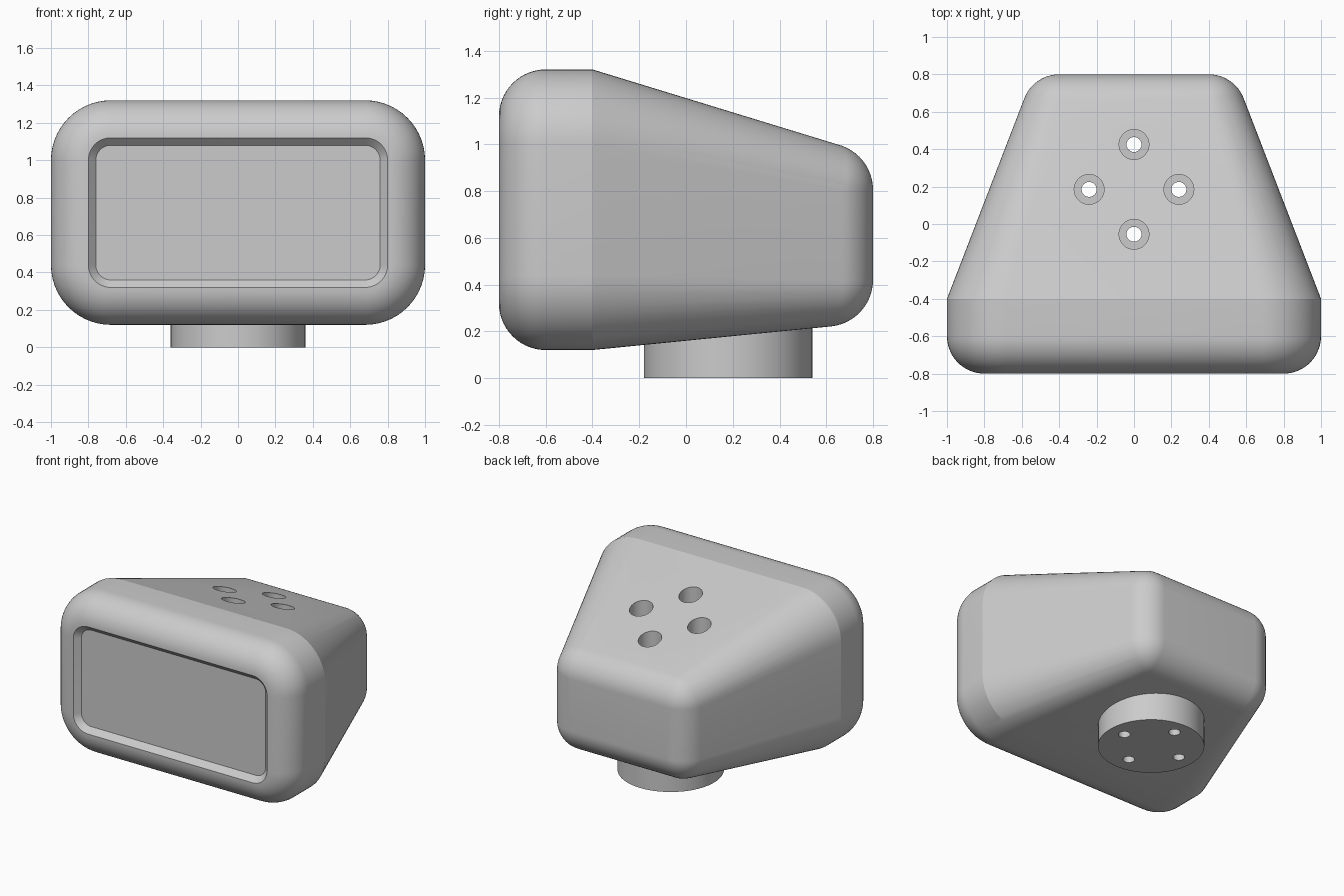
import bpy
import bmesh
from math import sin, cos, pi, radians
from mathutils import Matrix, Vector

cube = bpy.data.objects.get("Cube")
if cube:
    bpy.data.objects.remove(cube, do_unlink=True)

GREY = (0.6, 0.6, 0.6, 1.0)
grey = bpy.data.materials.new("grey plastic")
grey.use_nodes = True
grey.diffuse_color = GREY
grey.node_tree.nodes["Principled BSDF"].inputs["Base Color"].default_value = GREY

STEPS = 14          # facets per quarter turn
FILLET = 0.2        # rounding of front and back edges
MOUNT_Y = 0.18      # centre of the foot and its screw circle


def add_object(name, bm):
    mesh = bpy.data.meshes.new(name)
    bm.to_mesh(mesh)
    bm.free()
    mesh.materials.append(grey)
    obj = bpy.data.objects.new(name, mesh)
    bpy.context.collection.objects.link(obj)
    return obj


def add_cylinder(bm, x, y, radius, z0, z1, sides):
    place = Matrix.Translation((x, y, (z0 + z1) / 2))
    bmesh.ops.create_cone(bm, cap_ends=True, segments=sides, radius1=radius,
                          radius2=radius, depth=z1 - z0, matrix=place)


def cut(obj, cutter):
    mod = obj.modifiers.new("holes", 'BOOLEAN')
    mod.operation = 'DIFFERENCE'
    mod.solver = 'EXACT'
    mod.object = cutter
    bpy.context.view_layer.objects.active = obj
    bpy.ops.object.modifier_apply(modifier=mod.name)


# Housing: hull of a rounded front block and four spheres at the back
bm = bmesh.new()
quarter = [i * pi / 2 / STEPS for i in range(STEPS + 1)]
for sx in (-1, 1):
    for sz, front_z, back_z in ((-1, 0.44, 0.42), (1, 1.0, 0.805)):
        profile = [(0.12 + FILLET * sin(t), -0.6 - FILLET * cos(t)) for t in quarter]
        profile.append((0.32, -0.4))
        for radius, y in profile:
            for a in quarter:
                bm.verts.new((sx * (0.68 + radius * cos(a)), y,
                              front_z + sz * radius * sin(a)))
        centre = Matrix.Translation((sx * 0.4, 0.6, back_z)) @ Matrix.Rotation(pi / 2, 4, 'X')
        bmesh.ops.create_uvsphere(bm, u_segments=STEPS * 4, v_segments=STEPS * 2,
                                  radius=FILLET, matrix=centre)
bmesh.ops.delete(bm, geom=bm.faces[:], context='FACES_ONLY')
bmesh.ops.delete(bm, geom=bm.edges[:], context='EDGES_FACES')
bmesh.ops.convex_hull(bm, input=bm.verts[:])
bmesh.ops.delete(bm, geom=[v for v in bm.verts if not v.link_faces], context='VERTS')
bmesh.ops.dissolve_limit(bm, angle_limit=radians(0.15), verts=bm.verts[:], edges=bm.edges[:])
bmesh.ops.recalc_face_normals(bm, faces=bm.faces[:])

# Recessed screen panel with a bevelled rim
bm.faces.ensure_lookup_table()
screen = min(bm.faces, key=lambda f: f.calc_center_median().y)
bmesh.ops.inset_region(bm, faces=[screen], thickness=0.04, depth=-0.04, use_even_offset=True)
housing = add_object("housing", bm)

# Round foot
bm = bmesh.new()
add_cylinder(bm, 0, MOUNT_Y, 0.36, 0, 0.26, 72)
foot = add_object("foot", bm)

# Four stepped screw holes through housing and foot
for i in range(4):
    x = 0.24 * cos(i * pi / 2)
    y = MOUNT_Y + 0.005 + 0.24 * sin(i * pi / 2)
    for radius, z0 in ((0.08, 0.32), (0.04, -0.2)):
        bm = bmesh.new()
        add_cylinder(bm, x, y, radius, z0, 1.6, 32)
        cutter = add_object("hole_cutter", bm)
        cutter.hide_render = True
        cut(housing, cutter)
        if radius < 0.05:
            cut(foot, cutter)
        bpy.data.objects.remove(cutter, do_unlink=True)

# Smooth curves, crisp creases
for obj in (housing, foot):
    bpy.ops.object.select_all(action='DESELECT')
    obj.select_set(True)
    bpy.context.view_layer.objects.active = obj
    bpy.ops.object.shade_smooth_by_angle(angle=radians(12))
